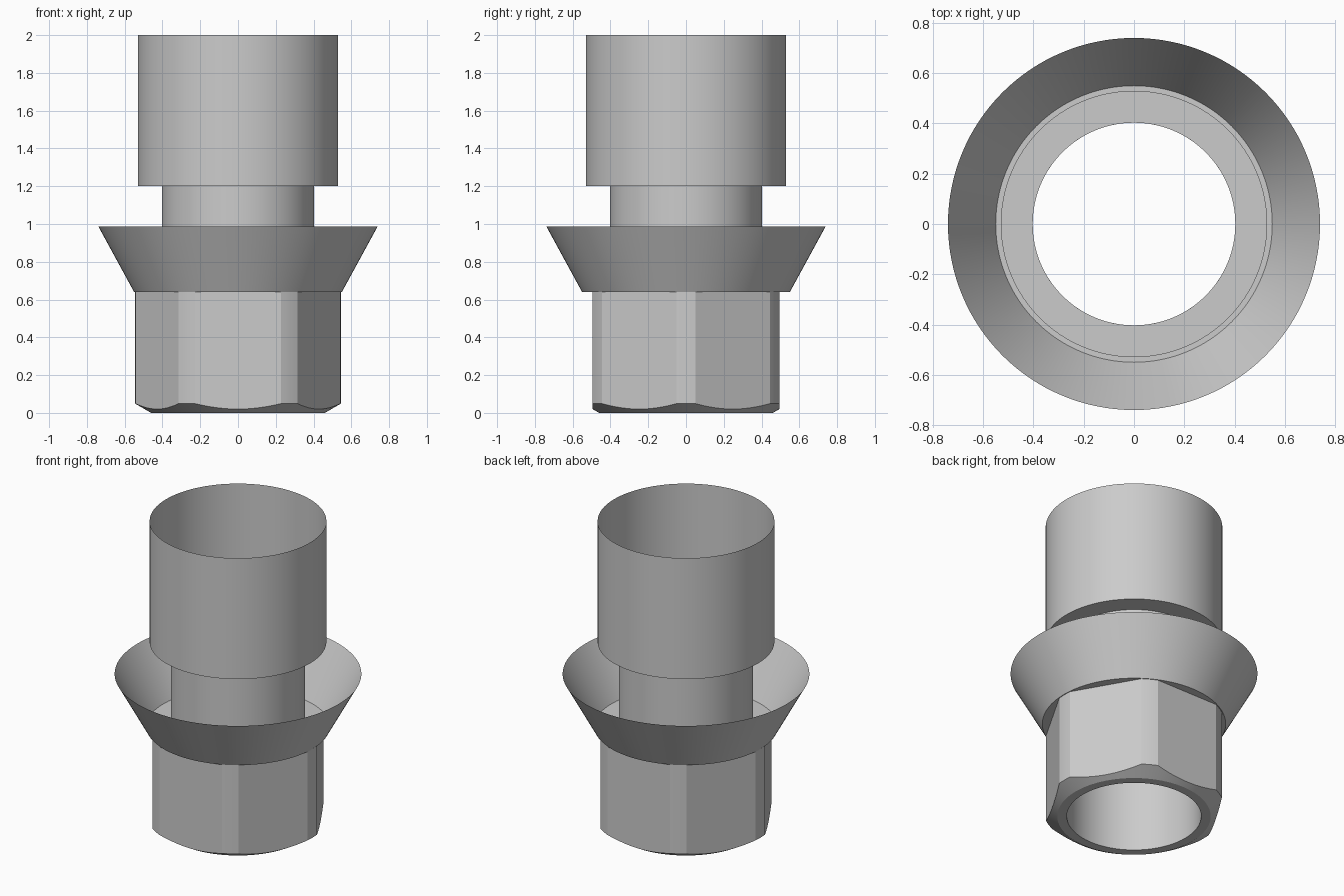
import bpy, bmesh
from math import pi, cos, sin, acos, radians

if "Cube" in bpy.data.objects:
    bpy.data.objects.remove(bpy.data.objects["Cube"])

metal = bpy.data.materials.new("satin grey metal")
metal.use_nodes = True
colour = (0.6, 0.6, 0.6, 1)
metal.diffuse_color = colour
metal.node_tree.nodes["Principled BSDF"].inputs["Base Color"].default_value = colour

BORE = 0.403
FLAT, CORNER, FOOT = 0.495, 0.545, 0.46


def circle(radius, z, angles):
    return [(radius * cos(a), radius * sin(a), z) for a in angles]


def loft(name, rings):
    """Join a stack of closed rings, all of the same length, into one skin."""
    bm = bmesh.new()
    rows = [[bm.verts.new(p) for p in ring] for ring in rings]
    n = len(rows[0])
    for low, high in zip(rows, rows[1:]):
        for i in range(n):
            j = (i + 1) % n
            bm.faces.new((low[i], low[j], high[j], high[i]))
    mesh = bpy.data.meshes.new(name)
    bm.to_mesh(mesh)
    bm.free()
    mesh.materials.append(metal)
    obj = bpy.data.objects.new(name, mesh)
    bpy.context.collection.objects.link(obj)
    bpy.ops.object.select_all(action='DESELECT')
    obj.select_set(True)
    bpy.context.view_layer.objects.active = obj
    bpy.ops.object.shade_smooth_by_angle(angle=radians(20))
    return obj


ROUND = [2 * pi * i / 128 for i in range(128)]


def lathe(name, profile):
    return loft(name, [circle(r, z, ROUND) for r, z in profile])


# Open sleeve, its inward step and the neck below it
lathe("sleeve_and_neck", [(BORE, 0.64), (BORE, 1.2), (0.53, 1.2), (0.53, 2)])

# Flared collar with a flat floor
lathe("flared_collar", [(BORE, 0.64), (0.55, 0.64), (0.74, 0.988)])

# Hexagonal nut: six flats, corners turned round, cone chamfer at the foot
half = acos(FLAT / CORNER)
angles, outline = [], []
for side in range(6):
    middle = pi / 6 + side * pi / 3
    for k in range(16):
        a = half * (k / 8 - 1)
        angles.append(middle + a)
        outline.append(FLAT / cos(a))
    for k in range(4):
        angles.append(middle + half + (pi / 3 - 2 * half) * k / 4)
        outline.append(CORNER)


def hexagon(height):
    return [(r * cos(a), r * sin(a), height(r)) for r, a in zip(outline, angles)]


loft("hex_nut", [
    circle(BORE, 0.64, angles),
    circle(BORE, 0, angles),
    circle(FOOT, 0, angles),
    hexagon(lambda r: (r - FOOT) * 0.58),
    hexagon(lambda r: 0.64),
])
